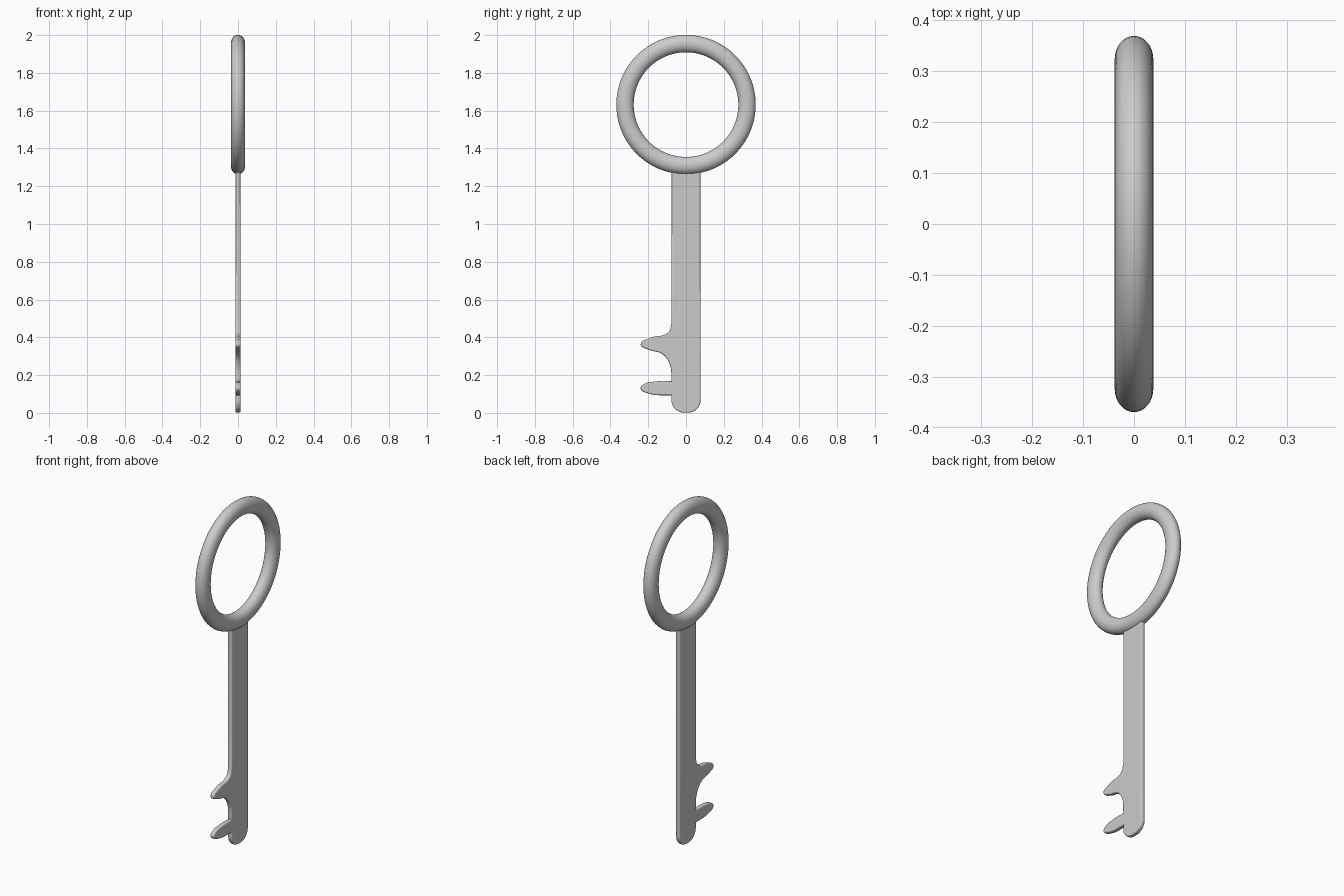
import bpy
from math import pi, radians

if "Cube" in bpy.data.objects:
    bpy.data.objects.remove(bpy.data.objects["Cube"])

# Ring handle: torus slightly flattened along x
bpy.ops.mesh.primitive_torus_add(
    major_radius=0.323, minor_radius=0.046, major_segments=96, minor_segments=32,
    location=(0, 0, 1.632), rotation=(0, pi / 2, 0))
ring = bpy.context.object
ring.name = "ring_handle"
ring.scale.z = 0.038 / 0.046
bpy.ops.object.transform_apply(location=False, rotation=True, scale=True)
bpy.ops.object.shade_smooth()

# Flat blade outline (y, z, corner flag): shaft with two curved teeth
outline = [
    (0.077, 1.29, 1), (-0.077, 1.29, 1), (-0.077, 0.47, 1),
    (-0.095, 0.425, 0), (-0.19, 0.397, 0), (-0.24, 0.363, 0), (-0.20, 0.335, 0),
    (-0.127, 0.312, 0), (-0.086, 0.257, 0), (-0.077, 0.168, 1),
    (-0.164, 0.166, 0), (-0.225, 0.151, 0), (-0.24, 0.128, 0), (-0.20, 0.103, 0),
    (-0.077, 0.092, 1), (-0.073, 0.045, 0), (-0.05, 0.014, 0), (0, 0.001, 0),
    (0.05, 0.014, 0), (0.073, 0.045, 0), (0.077, 0.09, 1),
]
round_over = 0.007
curve = bpy.data.curves.new("blade", 'CURVE')
curve.dimensions = '2D'
curve.fill_mode = 'BOTH'
curve.resolution_u = 8
curve.extrude = 0.013 - round_over
curve.bevel_depth = round_over
curve.bevel_resolution = 3
curve.offset = -round_over
spline = curve.splines.new('BEZIER')
spline.bezier_points.add(len(outline) - 1)
spline.use_cyclic_u = True
for point, (y, z, corner) in zip(spline.bezier_points, outline):
    point.co = (y, z, 0)
    point.handle_left_type = point.handle_right_type = 'VECTOR' if corner else 'AUTO'

blade = bpy.data.objects.new("blade", curve)
bpy.context.collection.objects.link(blade)
blade.rotation_euler = (pi / 2, 0, pi / 2)
bpy.ops.object.select_all(action='DESELECT')
blade.select_set(True)
bpy.context.view_layer.objects.active = blade
bpy.ops.object.convert(target='MESH')
bpy.ops.object.shade_smooth_by_angle(angle=radians(35))
